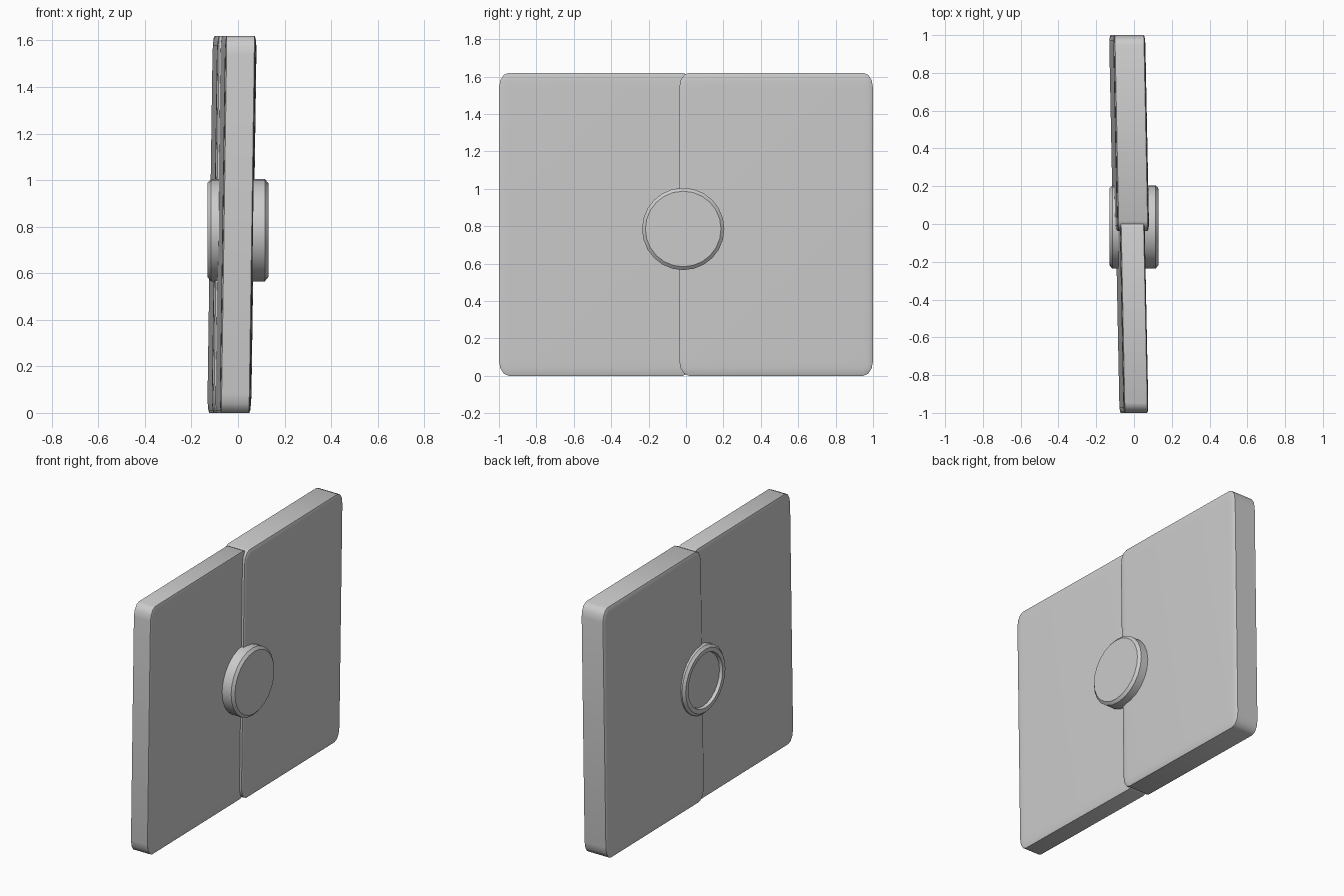
import bpy, bmesh, math
from mathutils import Matrix, Vector

if "Cube" in bpy.data.objects:
    bpy.data.objects.remove(bpy.data.objects["Cube"])


def finish(name, bm, angle):
    bmesh.ops.recalc_face_normals(bm, faces=bm.faces)
    mesh = bpy.data.meshes.new(name)
    bm.to_mesh(mesh)
    bm.free()
    obj = bpy.data.objects.new(name, mesh)
    bpy.context.collection.objects.link(obj)
    bpy.ops.object.select_all(action='DESELECT')
    obj.select_set(True)
    bpy.context.view_layer.objects.active = obj
    bpy.ops.object.shade_smooth_by_angle(angle=math.radians(angle))
    return obj


def panel(name, y0, y1, thick, offset):
    # Rounded unit cube, stretched into a slab and leaned slightly
    bm = bmesh.new()
    bmesh.ops.create_cube(bm, size=1)
    bmesh.ops.bevel(bm, geom=bm.edges[:], offset=0.05, segments=3,
                    profile=0.5, affect='EDGES')
    for v in bm.verts:
        x = v.co.x * thick
        y = (y0 + y1) / 2 + v.co.y * (y1 - y0)
        z = (v.co.z + 0.5) * 1.62
        v.co = (x + offset - 0.02 * y + 0.0145 * z, y, z)
    return finish(name, bm, 40)


def lathe_x(name, profile, centre, sides=24):
    # Spin an (x, radius) profile around the x axis
    bm = bmesh.new()
    verts = [bm.verts.new((x, 0, r)) for x, r in profile]
    edges = [bm.edges.new(p) for p in zip(verts, verts[1:])]
    bmesh.ops.spin(bm, geom=verts + edges, cent=(0, 0, 0), axis=(1, 0, 0),
                   angle=math.tau, steps=sides, use_duplicate=False)
    bmesh.ops.remove_doubles(bm, verts=bm.verts[:], dist=1e-4)
    bmesh.ops.transform(bm, matrix=Matrix.Translation(Vector(centre)), verts=bm.verts)
    return finish(name, bm, 30)


# Two slabs overlapping at the middle seam
panel("thin_panel", -1.0, 0.035, 0.132, -0.032)
panel("thick_panel", -0.036, 1.0, 0.170, -0.028)

# Central boss: chamfered front, shallow dish on the back
lathe_x("centre_disc",
        [(0.13, 0), (0.13, 0.202), (0.115, 0.22), (-0.115, 0.22),
         (-0.13, 0.204), (-0.13, 0.177), (-0.11, 0.172), (-0.11, 0)],
        (0, -0.015, 0.785))
